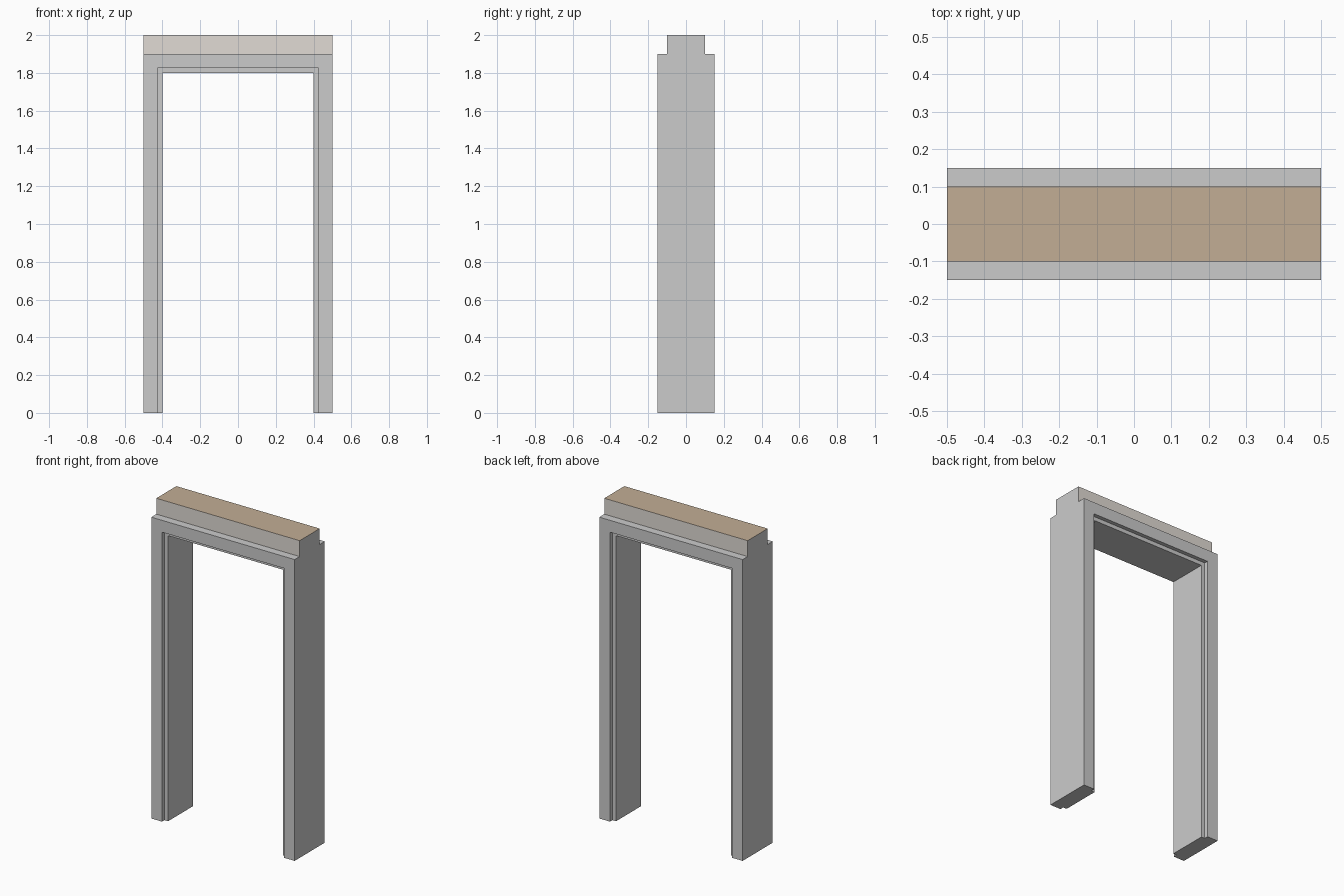
import bpy, bmesh

if "Cube" in bpy.data.objects:
    bpy.data.objects.remove(bpy.data.objects["Cube"])

def material(name, rgb):
    m = bpy.data.materials.new(name)
    m.diffuse_color = (*rgb, 1)
    m.use_nodes = True
    m.node_tree.nodes["Principled BSDF"].inputs["Base Color"].default_value = m.diffuse_color
    return m

def prism(name, yz, half_x):
    """Extrude a closed y-z profile along x, centred on x = 0."""
    bm = bmesh.new()
    face = bm.faces.new([bm.verts.new((-half_x, y, z)) for y, z in yz])
    new = bmesh.ops.extrude_face_region(bm, geom=[face])["geom"]
    moved = [v for v in new if isinstance(v, bmesh.types.BMVert)]
    bmesh.ops.translate(bm, verts=moved, vec=(2 * half_x, 0, 0))
    bmesh.ops.recalc_face_normals(bm, faces=bm.faces)
    mesh = bpy.data.meshes.new(name)
    bm.to_mesh(mesh)
    bm.free()
    ob = bpy.data.objects.new(name, mesh)
    bpy.context.collection.objects.link(ob)
    return ob

def cut(target, name, half_x, y0, y1, top):
    """Carve a box-shaped opening, open at the floor, out of target."""
    cutter = prism(name, [(y0, -0.2), (y1, -0.2), (y1, top), (y0, top)], half_x)
    mod = target.modifiers.new(name, 'BOOLEAN')
    mod.operation = 'DIFFERENCE'
    mod.solver = 'EXACT'
    mod.object = cutter
    bpy.context.view_layer.objects.active = target
    bpy.ops.object.modifier_apply(modifier=name)
    bpy.data.objects.remove(cutter)

# Frame block with the narrower stepped top
half = [(0.15, 0), (0.15, 1.9), (0.1, 1.9), (0.1, 2.0)]
frame = prism("door_frame", half + [(-y, z) for y, z in reversed(half)], 0.5)

# Doorway, then a shallow rebate around it on both faces
cut(frame, "doorway", 0.4, -0.3, 0.3, 1.8)
cut(frame, "front_rebate", 0.425, -0.3, -0.125, 1.825)
cut(frame, "back_rebate", 0.425, 0.125, 0.3, 1.825)

# Coloured cap: plaster front and back, wooden top, plain grey ends
mesh = frame.data
mesh.materials.clear()
for m in (None, material("plaster", (0.75, 0.71, 0.66)), material("wood", (0.54, 0.42, 0.30))):
    mesh.materials.append(m)
for p in mesh.polygons:
    p.use_smooth = False
    p.material_index = 0
    if p.center.z > 1.99 and p.normal.z > 0.9:
        p.material_index = 2
    elif p.center.z > 1.92 and abs(p.normal.y) > 0.9:
        p.material_index = 1
